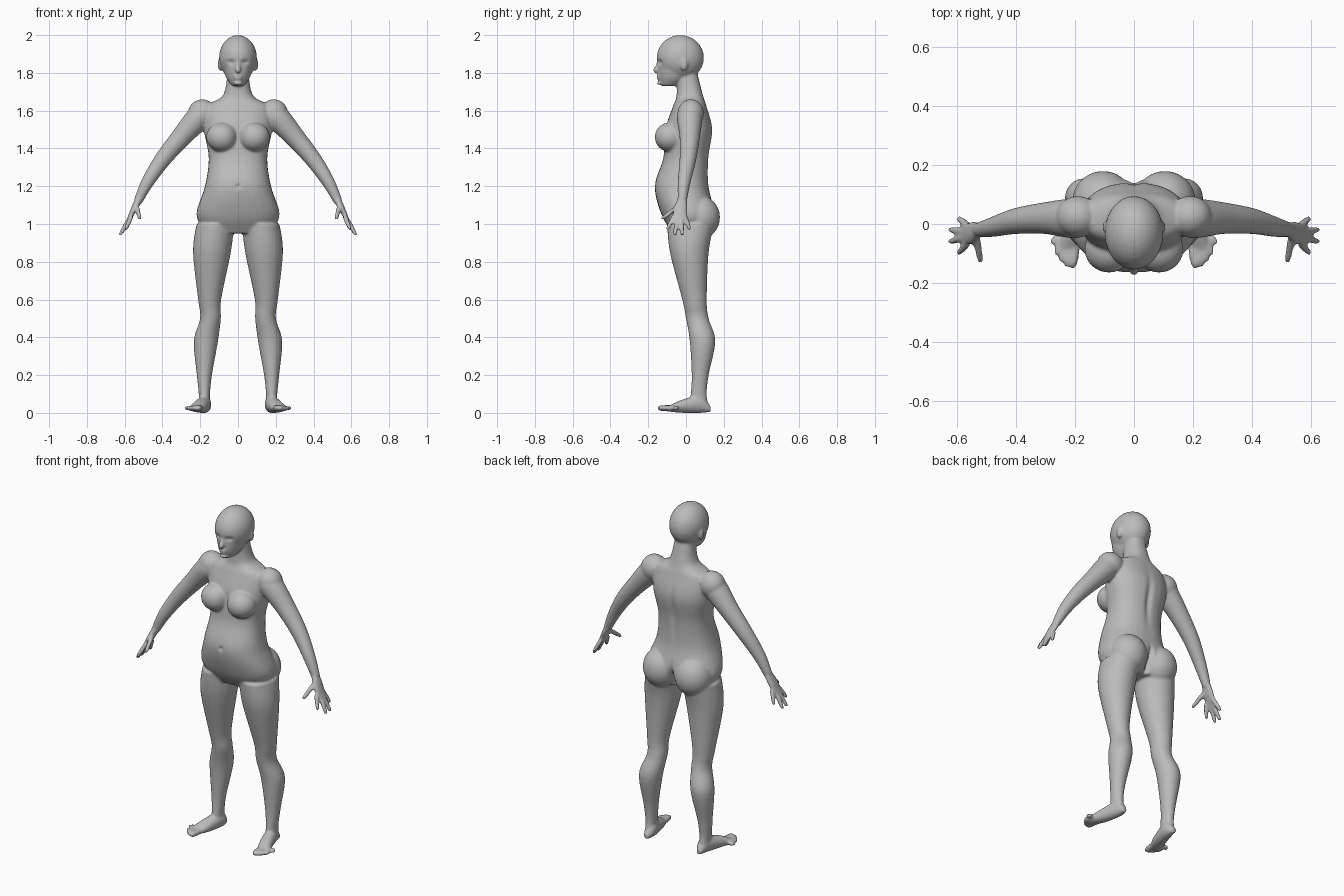
import bpy, bmesh, math
from mathutils import Vector, Matrix

if "Cube" in bpy.data.objects:
    bpy.data.objects.remove(bpy.data.objects["Cube"], do_unlink=True)

X, Y, Z = Vector((1, 0, 0)), Vector((0, 1, 0)), Vector((0, 0, 1))
bm = bmesh.new()


def spline(a, b, c, d, t):
    """Point on the smooth curve between b and c."""
    return tuple(q + t / 2 * (r - p + t * (2 * p - 5 * q + 4 * r - s + t * (3 * (q - r) + s - p)))
                 for p, q, r, s in zip(a, b, c, d))


def loft(rings, u, v, side=1, power=2, segments=32, steps=6):
    """Skin smooth rings (x, y, z, half width along u, half width along v)."""
    padded = [rings[0], *rings, rings[-1]]
    path = [spline(*group, k / steps)
            for group in zip(padded, padded[1:], padded[2:], padded[3:]) for k in range(steps)]
    path.append(rings[-1])
    loops = []
    for x, y, z, width, depth in path:
        loop = []
        for k in range(segments):
            angle = math.tau * k / segments
            c, s = (math.copysign(abs(f) ** (2 / power), f) for f in (math.cos(angle), math.sin(angle)))
            p = Vector((x, y, z)) + u * c * width + v * s * depth
            loop.append(bm.verts.new((p.x * side, p.y, p.z)))
        loops.append(loop)
    for a, b in zip(loops, loops[1:]):
        for k in range(segments):
            bm.faces.new((a[k], a[k - 1], b[k - 1], b[k]))
    bm.faces.new(loops[0])
    bm.faces.new(reversed(loops[-1]))


def column(rows, side=1, power=2):
    """Upright loft from rows (height, centre x, half width, front y, back y)."""
    rings = [(x, (front + back) / 2, z, width, (back - front) / 2) for z, x, width, front, back in rows]
    loft(rings, X, Y, side, power)


def ball(centre, radii, side=1):
    x, y, z = centre
    place = Matrix.Translation((x * side, y, z)) @ Matrix.Diagonal((*radii, 1))
    bmesh.ops.create_uvsphere(bm, u_segments=32, v_segments=16, radius=1, matrix=place)


def digit(base, tip, thick, thin, side=1):
    """Round-ended finger, toe or nose bridge."""
    base, tip = Vector(base), Vector(tip)
    along = (tip - base).normalized()
    across = along.cross(Z).normalized()
    stations = ((base, thick), (base.lerp(tip, .5), thick), (tip - along * thin, thin), (tip, thin / 2))
    loft([(*p, r, r) for p, r in stations], across, across.cross(along), side, segments=12)


# Torso and neck
column([(.95, 0, .17, -.07, .1), (1.05, 0, .22, -.13, .15), (1.2, 0, .175, -.165, .12),
        (1.35, 0, .155, -.12, .12), (1.5, 0, .18, -.11, .14), (1.62, 0, .17, -.07, .11),
        (1.68, 0, .08, -.05, .09), (1.8, 0, .055, -.05, .06)], power=2.3)

# Skull, jaw, nose, lips and chin
ball((0, -.03, 1.88), (.1, .125, .12))
column([(1.73, 0, .03, -.13, -.05), (1.78, 0, .065, -.145, .02), (1.88, 0, .09, -.15, .05)])
digit((0, -.14, 1.87), (0, -.165, 1.8), .01, .016)
for z, width in ((1.785, .026), (1.77, .022), (1.745, .024)):
    ball((0, -.14, z), (width, .015, .008))

for side in (1, -1):
    # Ear, breast, shoulder and buttock
    ball((.095, -.01, 1.845), (.012, .02, .034), side)
    ball((.085, -.085, 1.46), (.083, .08, .078), side)
    ball((.19, .025, 1.585), (.075, .07, .075), side)
    ball((.105, .075, 1.035), (.105, .105, .115), side)

    # Arm
    arm = [(.15, .03, 1.61, .055), (.2, .02, 1.57, .068), (.3, .02, 1.46, .054),
           (.4, .01, 1.34, .044), (.48, -.01, 1.22, .034), (.53, -.02, 1.12, .024)]
    loft([(*ring, ring[-1]) for ring in arm], Y, Vector((.8, 0, .6)), side)

    # Palm, fingers and thumb
    loft([(.525, -.02, 1.13, .026, .02), (.55, -.03, 1.08, .037, .017), (.58, -.035, 1.02, .038, .01)],
         Y, Vector((.9, 0, .4)), side)
    for t in (-1.5, -.5, .5, 1.5):
        bow = t * t / 200
        digit((.575 - bow, .02 * t - .035, 1.03 + bow),
              (.63 - 3 * bow, .04 * t - .04, .935 + 3 * bow), .0125, .01, side)
    digit((.535, -.045, 1.09), (.52, -.13, 1.025), .013, .01, side)

    # Leg
    column([(1, .12, .1, -.1, .15), (.85, .138, .1, -.085, .12), (.6, .15, .061, -.02, .11),
            (.5, .146, .055, 0, .12), (.38, .17, .064, .02, .155), (.2, .178, .04, .03, .12),
            (.1, .178, .03, .025, .11), (.03, .178, .03, .02, .12)], side)

    # Foot and toes
    loft([(.175, .13, .02, .015, .015), (.175, .08, .045, .034, .045),
          (.2, -.02, .035, .04, .035), (.23, -.1, .02, .04, .012)], X, Z, side)
    for k in range(5):
        thick = .017 - .0015 * k
        digit((.2 + .015 * k, -.08 + .01 * k, .025), (.21 + .018 * k, -.15 + .005 * k * k, .025),
              thick, thick * .9, side)

bmesh.ops.recalc_face_normals(bm, faces=bm.faces)
mesh = bpy.data.meshes.new("body")
bm.to_mesh(mesh)
bm.free()
body = bpy.data.objects.new("body", mesh)
bpy.context.collection.objects.link(body)
bpy.context.view_layer.objects.active = body
body.select_set(True)

# Fuse the parts into one skin and soften the joins
fuse = body.modifiers.new("fuse", "REMESH")
fuse.mode, fuse.voxel_size = "VOXEL", .0065
soften = body.modifiers.new("soften", "SMOOTH")
soften.factor, soften.iterations = .5, 7
for modifier in ("fuse", "soften"):
    bpy.ops.object.modifier_apply(modifier=modifier)

# Sculpted hollows (centre, radii, push along y): eyes, buttock cleft, spine, cleavage, navel
hollows = [((.037, -.145, 1.857), (.02, .05, .012), .011),
           ((0, .17, 1), (.014, .09, .07), -.045),
           ((0, .13, 1.4), (.018, .05, .13), -.012),
           ((0, -.17, 1.47), (.022, .09, .05), .012),
           ((0, -.165, 1.2), (.01, .04, .012), .01)]
for vertex in body.data.vertices:
    spot = Vector((abs(vertex.co.x), vertex.co.y, vertex.co.z))
    for centre, radii, push in hollows:
        reach = sum(((a - b) / r) ** 2 for a, b, r in zip(spot, centre, radii))
        vertex.co.y += push * math.exp(-reach)

# Skin colour
grey = bpy.data.materials.new("plain grey")
grey.use_nodes = True
colour = (.5, .5, .5, 1)
grey.diffuse_color = colour
grey.node_tree.nodes["Principled BSDF"].inputs["Base Color"].default_value = colour
body.data.materials.append(grey)
bpy.ops.object.shade_smooth_by_angle(angle=math.radians(50))
